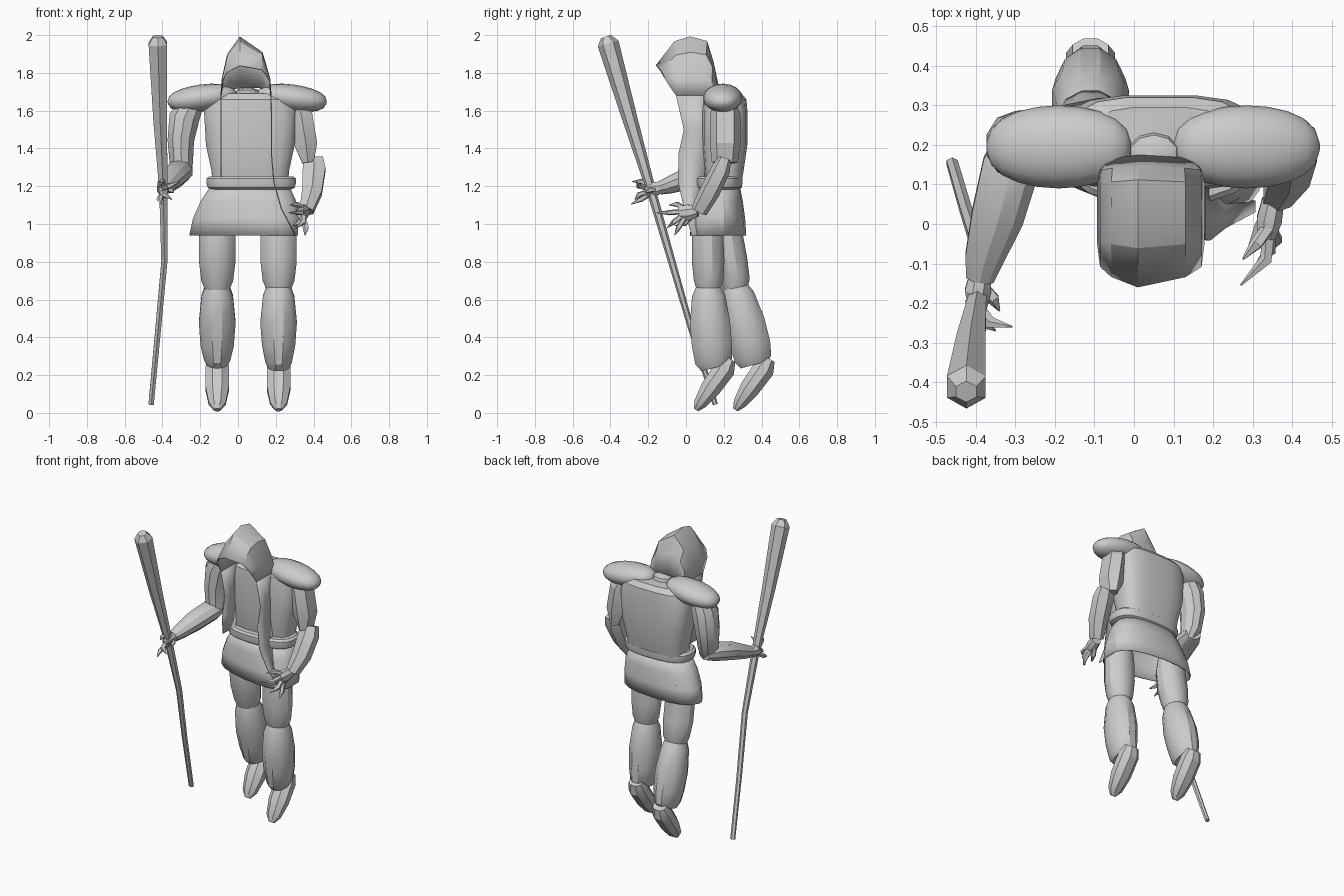
import bpy, bmesh, math
from mathutils import Vector

grey = bpy.data.materials.new("plain grey")
grey.diffuse_color = (0.6, 0.6, 0.6, 1)


def make(name, rows, closed=True, cap=True, angle=30, thick=0):
    """Skin rows of points into one mesh."""
    bm = bmesh.new()
    vs = [[bm.verts.new(p) for p in r] for r in rows]
    n = len(rows[0])
    for a, b in zip(vs, vs[1:]):
        for i in range(n if closed else n - 1):
            j = (i + 1) % n
            bm.faces.new((a[i], a[j], b[j], b[i]))
    if closed and cap:
        bm.faces.new(vs[0][::-1])
        bm.faces.new(vs[-1])
    bmesh.ops.recalc_face_normals(bm, faces=bm.faces)
    me = bpy.data.meshes.new(name)
    bm.to_mesh(me)
    bm.free()
    ob = bpy.data.objects.new(name, me)
    bpy.context.collection.objects.link(ob)
    me.materials.append(grey)
    if thick:
        mod = ob.modifiers.new("thickness", 'SOLIDIFY')
        mod.thickness = thick
        mod.offset = 0
    bpy.ops.object.select_all(action='DESELECT')
    ob.select_set(True)
    bpy.context.view_layer.objects.active = ob
    bpy.ops.object.shade_smooth_by_angle(angle=math.radians(angle))
    return ob


def loft(name, st, n=10, power=1.0, flat=False, shear=0, **kw):
    """Loft elliptical rings; each station is x, y, z, half width, half depth."""
    P = [Vector(s[:3]) for s in st]
    unit = []
    for k in range(n):
        a = 2 * math.pi * (k + 0.5) / n
        c, d = math.cos(a), math.sin(a)
        unit.append((math.copysign(abs(c) ** power, c), math.copysign(abs(d) ** power, d)))
    mc, md = max(c for c, d in unit), max(d for c, d in unit)
    rows = []
    for i, s in enumerate(st):
        t = P[min(i + 1, len(P) - 1)] - P[max(i - 1, 0)]
        t = Vector((0, 0, 1)) if flat else t.normalized()
        u = Vector((1, 0, 0))
        u = (u - t * u.dot(t)).normalized()
        v = t.cross(u)
        slide = Vector((0, shear * i / (len(st) - 1), 0))
        rows.append([P[i] + u * c / mc * s[3] + v * d / md * s[4]
                     + slide * c * s[3] * (1 if d < 0 else .25) for c, d in unit])
    return make(name, rows, **kw)


def ellipsoid(name, c, r, tilt=0, seg=16):
    """Rounded pad, long in x, tilted about y."""
    rows = []
    ct, s = math.cos(tilt), math.sin(tilt)
    for i in range(11):
        a = math.pi * (i * 0.96 + 0.2) / 10
        w = math.sin(a) ** 0.8
        ring = []
        for k in range(seg):
            b = 2 * math.pi * k / seg
            p = Vector((-math.cos(a) * r[0], w * math.cos(b) * r[1], w * math.sin(b) * r[2]))
            ring.append(Vector(c) + Vector((p.x * ct - p.z * s, p.y, p.x * s + p.z * ct)))
        rows.append(ring)
    return make(name, rows, angle=40)


# Torso, neck, belt and skirt
loft("torso", [(.065, .2, 1.2, .20, .09), (.065, .2, 1.28, .205, .105),
               (.065, .205, 1.42, .235, .12), (.065, .205, 1.6, .245, .12),
               (.065, .205, 1.66, .22, .115), (.065, .205, 1.69, .17, .09)],
     n=16, power=.6, flat=True, angle=35)
loft("neck", [(.05, .19, 1.66, .062, .05), (.05, .18, 1.71, .058, .045),
              (.05, .17, 1.72, .03, .03)], flat=True)
loft("belt", [(.07, .175, 1.183, .21, .105), (.07, .175, 1.193, .23, .12),
              (.07, .175, 1.215, .237, .124), (.07, .175, 1.24, .237, .124),
              (.07, .175, 1.252, .222, .112)], n=20, power=.75, flat=True)
loft("skirt", [(.065, .18, 1.21, .2, .10), (.055, .178, 1.12, .25, .12),
               (.04, .178, 1.03, .275, .132), (.03, .178, .94, .285, .138)],
     n=18, power=.8, flat=True, shear=-.2, cap=False, thick=.006)

# Hood: arched sections from the front opening to the nape
# values are y at ridge, y at the sides, ridge height, eave height, hem height, width factor
hood = []
for yr, ys, zr, ze, zh, w in ((-.158, -.108, 1.838, 1.762, 1.68, 1), (-.06, -.04, 1.965, 1.77, 1.68, 1),
                              (.02, .03, 1.99, 1.77, 1.68, 1), (.11, .1, 1.967, 1.77, 1.68, 1),
                              (.143, .135, 1.86, 1.76, 1.68, .98), (.172, .16, 1.72, 1.7, 1.67, .85)):
    zm = zr - (zr - ze) * .42
    ym = (yr + ys) / 2
    hy = ys + (.055 if ys < -.1 else 0)
    hood.append([(.04 + (x - .04) * w, y, z) for x, y, z in
                 ((-.09, hy, zh), (-.083, ys, ze), (-.055, ym, zm), (.01, yr, zr),
                  (.128, ym, zm + .01), (.168, ys, ze), (.175, hy, zh))])
make("hood", hood, closed=False, angle=25, thick=.006)

# Scarf ends hanging from the hood: x, height, front y, back y
scarf = {
    "scarf_long": ((.175, 1.68, -.053, .16), (.178, 1.5, -.012, .13),
                   (.177, 1.37, -.04, .12), (.19, 1.22, -.042, .09), (.23, 1.08, -.01, .05),
                   (.305, .94, .03, .06)),
    "scarf_short": ((-.09, 1.68, -.053, .16), (-.09, 1.5, -.012, .13),
                    (-.09, 1.37, -.038, .12), (-.09, 1.25, -.035, .1)),
}
for name, rows in scarf.items():
    make(name, [[(x, a, z), (x, (a + b) / 2, z), (x, b, z)] for x, z, a, b in rows],
         closed=False, thick=.006)

# Shoulder pads
ellipsoid("shoulder_pad_left", (-.19, .195, 1.667), (.184, .105, .072), .13)
ellipsoid("shoulder_pad_right", (.285, .195, 1.667), (.186, .105, .072), -.13)

# Legs: the second one is set back
for side, x, dy, lean, lift in (("right", .215, 0, 0, 0), ("left", -.11, .14, .068, .015)):
    top = dy * .75
    loft("thigh_" + side, [(x, .12 + top, 1.06, .08, .07), (x, .115 + top, .93, .096, .083),
                           (x, .117 + dy * .88, .8, .096, .086), (x, .12 + dy, .7, .084, .078),
                           (x, .12 + dy, .64, .06, .06)], n=12)
    loft("shin_" + side, [(x, .12 + dy, .67, .065, .065), (x, .12 + dy + lean * .2, .62, .083, .088),
                          (x, .127 + dy + lean * .65, .48, .097, .106),
                          (x, .137 + dy + lean * .95, .36, .088, .106),
                          (x, .147 + dy + lean, .27 + lift, .07, .098),
                          (x, .155 + dy + lean, .24 + lift, .055, .075)], n=12)
    fy = dy + lean + .01
    loft("foot_" + side, [(x, .225 + fy, .285, .045, .03), (x, .195 + fy, .235, .062, .058),
                          (x, .12 + fy, .13, .062, .053), (x, .065 + fy, .05, .045, .035),
                          (x, .043 + fy, .016, .018, .014)], n=8)

# Left arm reaching forward
loft("upper_arm_left", [(-.25, .2, 1.64, .07, .07), (-.285, .2, 1.56, .08, .088),
                        (-.303, .2, 1.44, .07, .085), (-.30, .19, 1.33, .062, .07),
                        (-.285, .17, 1.26, .04, .05)])
loft("forearm_left", [(-.29, .22, 1.285, .05, .04), (-.31, .15, 1.28, .072, .06),
                      (-.345, .02, 1.245, .066, .06), (-.38, -.09, 1.205, .048, .045),
                      (-.39, -.14, 1.19, .035, .035)])
loft("palm_left", [(-.388, -.13, 1.19, .028, .028), (-.395, -.17, 1.185, .033, .038),
                   (-.395, -.215, 1.175, .022, .033)], n=8)

# Right arm, bent at the elbow
loft("upper_arm_right", [(.315, .205, 1.64, .06, .06), (.335, .208, 1.58, .058, .08),
                         (.36, .208, 1.42, .06, .08), (.37, .205, 1.325, .03, .07)],
     n=6, power=.8, angle=15)
loft("forearm_right", [(.398, .205, 1.345, .052, .035), (.403, .185, 1.29, .06, .05),
                       (.392, .125, 1.17, .052, .054), (.362, .07, 1.07, .036, .045)],
     n=6, power=.8, angle=20)
loft("palm_right", [(.352, .06, 1.07, .028, .03), (.342, .01, 1.06, .032, .043),
                    (.335, -.035, 1.055, .022, .033)], n=8)

# Fingers: knuckle, middle joint and pointed tip
fingers = {
    "left": (((-.41, -.19, 1.2), (-.40, -.24, 1.225), (-.385, -.285, 1.225)),
             ((-.40, -.2, 1.19), (-.365, -.25, 1.2), (-.308, -.26, 1.225)),
             ((-.40, -.2, 1.17), (-.39, -.25, 1.155), (-.35, -.27, 1.13)),
             ((-.40, -.19, 1.16), (-.415, -.24, 1.13), (-.405, -.29, 1.105)),
             ((-.38, -.16, 1.18), (-.355, -.19, 1.18), (-.34, -.22, 1.165))),
    "right": (((.34, -.01, 1.085), (.31, -.05, 1.105), (.275, -.09, 1.1)),
              ((.34, -.03, 1.065), (.335, -.09, 1.06), (.27, -.155, 1.06)),
              ((.345, -.02, 1.045), (.345, -.065, 1.01), (.31, -.1, .98)),
              ((.345, -.01, 1.03), (.36, -.04, .98), (.355, -.06, .94)),
              ((.335, .02, 1.03), (.32, -.01, 1.0), (.29, -.06, .99))),
}
for side, sets in fingers.items():
    for i, joints in enumerate(sets):
        loft(f"finger_{side}_{i + 1}", [(*p, r, r) for p, r in zip(joints, (.014, .014, .002))],
             n=5)

# Staff: knobbed top, slim bent shaft
loft("staff", [(-.46, .155, .045, .014, .014), (-.425, .035, .42, .015, .016),
               (-.39, -.075, .8, .016, .02), (-.395, -.185, 1.18, .022, .025),
               (-.412, -.295, 1.55, .036, .04), (-.424, -.412, 1.955, .049, .057),
               (-.424, -.424, 1.992, .026, .028)], n=6, angle=15)
